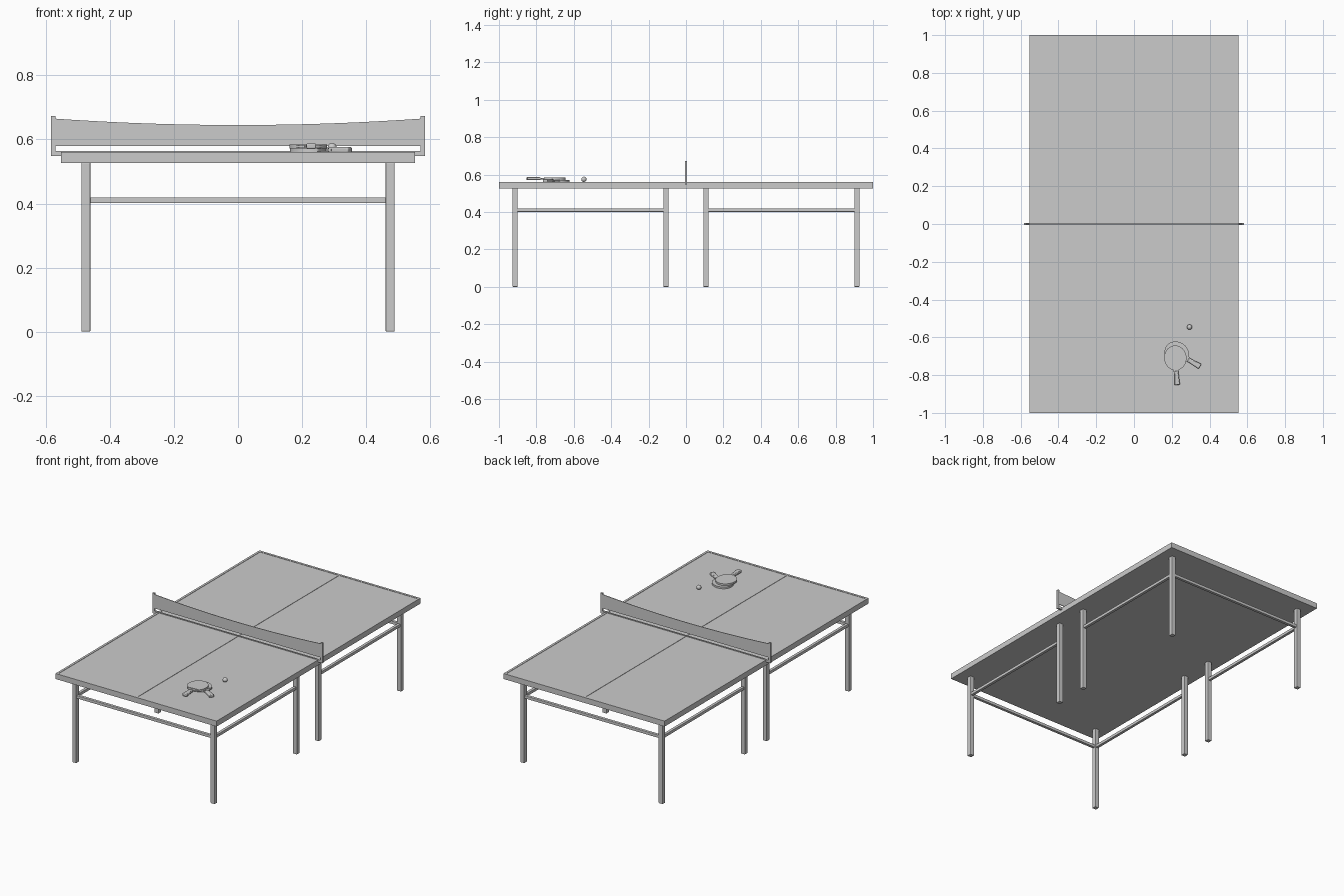
import bpy, bmesh, math
from mathutils import Matrix, Vector

if "Cube" in bpy.data.objects:
    bpy.data.objects.remove(bpy.data.objects["Cube"])


def finish(bm, name, smooth=False):
    bmesh.ops.recalc_face_normals(bm, faces=bm.faces)
    me = bpy.data.meshes.new(name)
    bm.to_mesh(me)
    bm.free()
    ob = bpy.data.objects.new(name, me)
    bpy.context.collection.objects.link(ob)
    if smooth:
        bpy.context.view_layer.objects.active = ob
        ob.select_set(True)
        bpy.ops.object.shade_smooth_by_angle(angle=math.radians(35))
        ob.select_set(False)
    return ob


def box(name, x, y, z, bevel=0):
    """Box given by (min, max) ranges."""
    bm = bmesh.new()
    bmesh.ops.create_cube(bm, size=1)
    for v in bm.verts:
        v.co = [sum(r) / 2 + c * (r[1] - r[0]) for c, r in zip(v.co, (x, y, z))]
    ob = finish(bm, name)
    if bevel:
        m = ob.modifiers.new("bevel", 'BEVEL')
        m.width, m.segments = bevel, 2
    return ob


def around(c, h):
    return (c - h, c + h)


def prism(name, outline, thickness, matrix, bevel=0):
    """Extrude a flat outline, centred on its plane, then place it."""
    bm = bmesh.new()
    f = bm.faces.new([bm.verts.new((x, y, -thickness / 2)) for x, y in outline])
    new = bmesh.ops.extrude_face_region(bm, geom=[f])['geom']
    bmesh.ops.translate(bm, vec=(0, 0, thickness),
                        verts=[g for g in new if isinstance(g, bmesh.types.BMVert)])
    ob = finish(bm, name, True)
    ob.matrix_world = matrix
    if bevel:
        m = ob.modifiers.new("bevel", 'BEVEL')
        m.width, m.segments = bevel, 2
    return ob


# Table top with raised border and centre lines
W, TOP, LINE = 0.553, 0.559, 0.561
box("table_top", (-W, W), (-1, 1), (0.527, TOP))
box("centre_line", around(0, 0.004), (-0.986, 0.986), (TOP - 0.004, LINE))
for s in (-1, 1):
    box("side_line", around(s * (W - 0.007), 0.007), (-1, 1), (TOP - 0.004, LINE))
    box("end_line", (-W + 0.014, W - 0.014), around(s * 0.993, 0.007), (TOP - 0.004, LINE))

# Legs and rails, one frame under each half
LX, OUT, INN = 0.475, 0.914, 0.107
for sy in (-1, 1):
    for sx in (-1, 1):
        for y in (OUT, INN):
            box("leg", around(sx * LX, 0.014), around(sy * y, 0.014), (0, 0.528), 0.003)
        box("side_rail", around(sx * LX, 0.009), sorted((sy * INN, sy * OUT)),
            around(0.41, 0.009), 0.002)
    box("end_rail", (-LX, LX), around(sy * OUT, 0.009), around(0.41, 0.009), 0.002)

# Net with sagging top edge, posts and lower bar
n = 24
xs = [-0.572 + 1.144 * i / n for i in range(n + 1)]
net = [(-0.572, 0.579), (0.572, 0.579)]
net += [(x, 0.645 + 0.02 * (x / 0.572) ** 2) for x in reversed(xs)]
prism("net", net, 0.004, Matrix.Rotation(math.pi / 2, 4, 'X'))
box("net_bar", (-0.575, 0.575), around(0, 0.003), (0.549, 0.564))
for s in (-1, 1):
    box("net_post", around(s * 0.577, 0.0065), around(0, 0.006), (0.548, 0.673))
    box("net_clamp", around(s * 0.563, 0.014), around(0, 0.006), (0.548, 0.564))


# Paddles: local +y points from handle to blade tip, origin at blade centre
def paddle(pos, angle):
    place = Matrix.Translation(pos) @ Matrix.Rotation(angle, 4, 'Z')
    blade = []
    for i in range(49):
        a = math.radians(-75) + math.radians(330) * i / 48
        blade.append((0.059 * math.cos(a), 0.066 * math.sin(a)))
    blade += [(-0.012, -0.082), (0.012, -0.082)]
    prism("paddle_blade", blade, 0.006, place)
    rubber = [(x, y) for x, y in blade if y > -0.05]
    prism("paddle_rubber", rubber, 0.011, place)
    handle = [(-0.011, -0.07), (-0.012, -0.1), (-0.015, -0.143),
              (0.015, -0.143), (0.012, -0.1), (0.011, -0.07)]
    prism("paddle_handle", handle, 0.017, place @ Matrix.Translation((0, 0, 0.001)), 0.004)


paddle((0.226, -0.683, 0.5665), math.radians(60))
paddle((0.219, -0.709, 0.5780), math.radians(4))

# Ball
bm = bmesh.new()
bmesh.ops.create_uvsphere(bm, u_segments=24, v_segments=12, radius=0.014,
                          matrix=Matrix.Translation((0.294, -0.546, 0.575)))
finish(bm, "ball", True)
